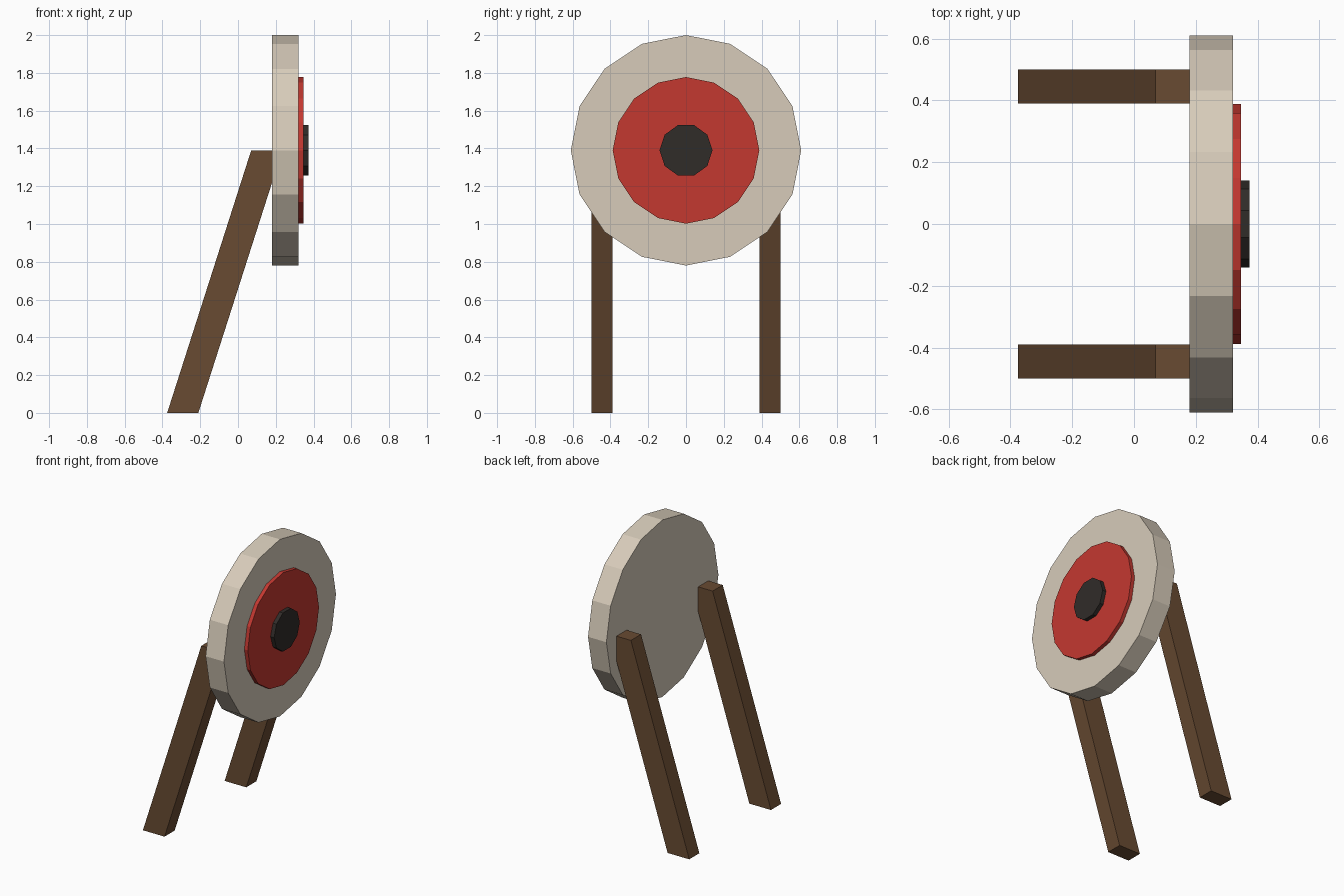
import bpy, bmesh
from math import cos, sin, tau
from mathutils import Vector

if "Cube" in bpy.data.objects:
    bpy.data.objects.remove(bpy.data.objects["Cube"])


def material(name, rgb):
    mat = bpy.data.materials.new(name)
    mat.diffuse_color = (*rgb, 1)
    mat.use_nodes = True
    mat.node_tree.nodes["Principled BSDF"].inputs["Base Color"].default_value = mat.diffuse_color
    return mat


def prism(name, outline, depth, mat):
    """Extrude a flat outline of 3D points along the depth vector."""
    bm = bmesh.new()
    face = bm.faces.new([bm.verts.new(p) for p in outline])
    new = bmesh.ops.extrude_face_region(bm, geom=[face], use_keep_orig=True)["geom"]
    moved = [g for g in new if isinstance(g, bmesh.types.BMVert)]
    bmesh.ops.translate(bm, verts=moved, vec=Vector(depth))
    bmesh.ops.recalc_face_normals(bm, faces=bm.faces)
    mesh = bpy.data.meshes.new(name)
    bm.to_mesh(mesh)
    bm.free()
    mesh.materials.append(mat)
    obj = bpy.data.objects.new(name, mesh)
    bpy.context.collection.objects.link(obj)
    return obj


def disc(name, radius, sides, x0, x1, mat):
    angles = [tau * i / sides for i in range(sides)]
    ring = [(x0, radius * cos(a), CENTRE_Z + radius * sin(a)) for a in angles]
    return prism(name, ring, (x1 - x0, 0, 0), mat)


CENTRE_Z = 1.39
cream = material("cream", (0.68, 0.60, 0.49))
red = material("red", (0.55, 0.04, 0.03))
black = material("black", (0.03, 0.025, 0.022))
wood = material("wood", (0.14, 0.07, 0.032))

# Target face: board, ring and bullseye stacked towards +x
disc("target_board", 0.61, 16, 0.18, 0.32, cream)
disc("red_ring", 0.388, 16, 0.32, 0.346, red)
disc("bullseye", 0.14, 10, 0.346, 0.373, black)

# Slanted legs, cut level at the floor and the top, set into the board
for side, y in (("left", -0.5), ("right", 0.39)):
    profile = [(-0.375, 0), (-0.21, 0), (0.235, 1.39), (0.07, 1.39)]
    prism(side + "_leg", [(x, y, z) for x, z in profile], (0, 0.11, 0), wood)
